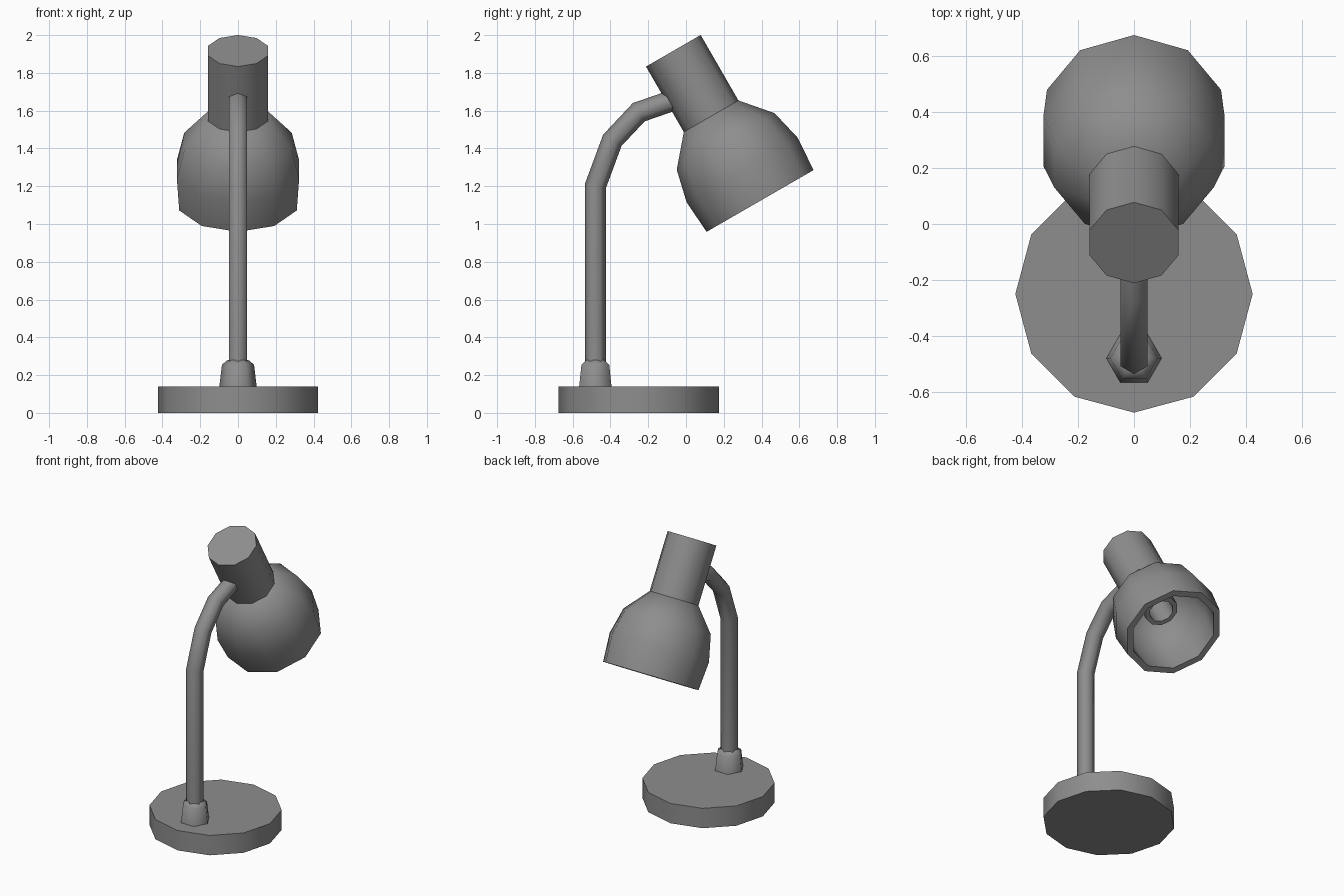
import bpy, bmesh, math
from mathutils import Vector, Matrix

old = bpy.data.objects.get("Cube")
if old:
    bpy.data.objects.remove(old)

grey = bpy.data.materials.new("mid grey")
grey.use_nodes = True
grey.diffuse_color = (0.27, 0.27, 0.27, 1)
grey.node_tree.nodes["Principled BSDF"].inputs["Base Color"].default_value = (0.27, 0.27, 0.27, 1)


def skin(name, rings, matrix=Matrix()):
    """Bridge a list of rings of points, cap both ends and shade smoothly."""
    bm = bmesh.new()
    loops = [[bm.verts.new(matrix @ p) for p in ring] for ring in rings]
    for a, b in zip(loops, loops[1:]):
        for i in range(len(a)):
            j = (i + 1) % len(a)
            bm.faces.new((a[i], a[j], b[j], b[i]))
    bm.faces.new(loops[0])
    bm.faces.new(loops[-1])
    bmesh.ops.recalc_face_normals(bm, faces=bm.faces)
    mesh = bpy.data.meshes.new(name)
    bm.to_mesh(mesh)
    bm.free()
    mesh.materials.append(grey)
    obj = bpy.data.objects.new(name, mesh)
    bpy.context.collection.objects.link(obj)
    bpy.ops.object.select_all(action='DESELECT')
    obj.select_set(True)
    bpy.context.view_layer.objects.active = obj
    bpy.ops.object.shade_smooth_by_angle(angle=math.radians(65))
    return obj


def circle(radius, z, sides, start):
    angles = [start + math.tau * i / sides for i in range(sides)]
    return [Vector((radius * math.cos(a), radius * math.sin(a), z)) for a in angles]


def lathe(name, profile, sides, matrix, start=math.pi / 2):
    """Turn a profile of (radius, height) pairs."""
    return skin(name, [circle(r, z, sides, start) for r, z in profile], matrix)


# Base disc and the collar that holds the arm
lathe("base", [(0.424, 0), (0.424, 0.14)], 12, Matrix.Translation((0, -0.25, 0)))
lathe("arm_collar", [(0.1, 0.13), (0.085, 0.255), (0.055, 0.28)], 6,
      Matrix.Translation((0, -0.48, 0)), start=0)

# Bent six-sided arm, mitred at each bend
path = [Vector((0, y, z)) for y, z in
        [(-0.48, 0.14), (-0.48, 1.2), (-0.39, 1.443), (-0.25, 1.592), (-0.03, 1.668)]]
rings = []
for i, p in enumerate(path):
    before = (p - path[i - 1]).normalized() if i else None
    after = (path[i + 1] - p).normalized() if i + 1 < len(path) else None
    before, after = before or after, after or before
    tangent = (before + after).normalized()
    side = tangent.cross(Vector((1, 0, 0))) / tangent.dot(before)
    rings.append([p + Vector((q.x, 0, 0)) + side * q.y
                  for q in circle(0.056, 0, 6, math.pi / 2)])
skin("arm", rings)

# Tilted lamp head, measured down from the centre of its top cap
head = Matrix.Translation((0, -0.067, 1.917)) @ Matrix.Rotation(math.radians(30), 4, 'X')
lathe("lamp_housing", [(0.167, 0), (0.167, -0.41)], 10, head)

# Hollow shade: outer wall, rim, then inner wall back to the neck
outer = [(0.167, -0.4), (0.299, -0.554), (0.34, -0.728), (0.327, -0.918)]
inner = [(0.285, -0.918), (0.298, -0.73), (0.262, -0.575), (0.14, -0.435)]
lathe("shade", outer + inner, 10, head)

# Bulb socket with a recessed opening
lathe("bulb_socket", [(0.11, -0.4), (0.11, -0.68), (0.08, -0.68), (0.08, -0.5)], 10, head)
